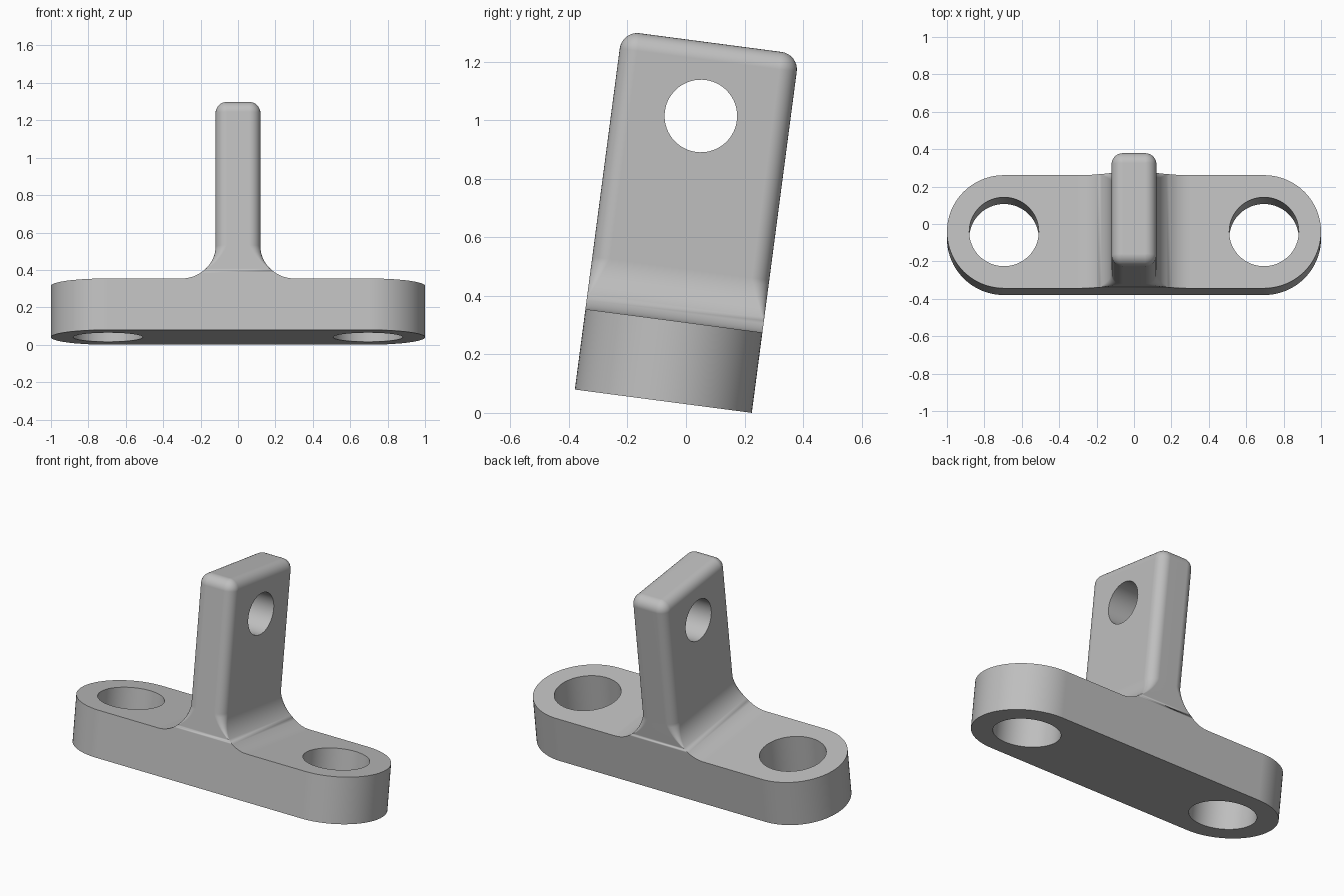
import bpy, bmesh
from math import sin, cos, pi, radians

if "Cube" in bpy.data.objects:
    bpy.data.objects.remove(bpy.data.objects["Cube"], do_unlink=True)

TILT = radians(-7.5)
PLACE = (0, -0.0775, 0.04)
DEPTH = 0.305        # half depth of the whole bracket
BASE_H = 0.277
HEIGHT = 1.236
WEB = 0.12           # half thickness of the upright
FILLET = 0.18
ROUND = 0.06

grey = bpy.data.materials.new("plain grey")
grey.use_nodes = True
colour = (0.52, 0.52, 0.52, 1)
grey.diffuse_color = colour
grey.node_tree.nodes["Principled BSDF"].inputs["Base Color"].default_value = colour


def rounded_ring(bm, z, hx, hy, r, steps):
    """Rounded rectangle of vertices at one height."""
    ring = []
    for k, (sx, sy) in enumerate([(1, 1), (-1, 1), (-1, -1), (1, -1)]):
        for i in range(steps + 1):
            a = (k + i / steps) * pi / 2
            ring.append(bm.verts.new((sx * (hx - r) + r * cos(a),
                                      sy * (hy - r) + r * sin(a), z)))
    return ring


def loft(name, sections, steps):
    """Closed solid through a stack of rounded rectangles."""
    bm = bmesh.new()
    rings = [rounded_ring(bm, *s, steps) for s in sections]
    for low, high in zip(rings, rings[1:]):
        for i in range(len(low)):
            j = (i + 1) % len(low)
            bm.faces.new((low[i], low[j], high[j], high[i]))
    bm.faces.new(rings[0][::-1])
    bm.faces.new(rings[-1])
    bmesh.ops.remove_doubles(bm, verts=bm.verts, dist=0.0001)
    bmesh.ops.recalc_face_normals(bm, faces=bm.faces)
    mesh = bpy.data.meshes.new(name)
    bm.to_mesh(mesh)
    bm.free()
    obj = bpy.data.objects.new(name, mesh)
    bpy.context.collection.objects.link(obj)
    return obj


def activate(obj):
    bpy.ops.object.select_all(action='DESELECT')
    obj.select_set(True)
    bpy.context.view_layer.objects.active = obj


def drill(obj, centre, radius, rotation=(0, 0, 0)):
    """Cut a round through hole."""
    bpy.ops.mesh.primitive_cylinder_add(vertices=64, radius=radius, depth=1,
                                        location=centre, rotation=rotation)
    cutter = bpy.context.object
    cutter.hide_render = True
    mod = obj.modifiers.new("hole", 'BOOLEAN')
    mod.operation = 'DIFFERENCE'
    mod.solver = 'EXACT'
    mod.object = cutter
    activate(obj)
    bpy.ops.object.modifier_apply(modifier=mod.name)
    bpy.data.objects.remove(cutter, do_unlink=True)


def finish(obj):
    obj.data.materials.clear()
    obj.data.materials.append(grey)
    activate(obj)
    bpy.ops.object.shade_smooth_by_angle(angle=radians(30))
    obj.modifiers.new("even shading", 'WEIGHTED_NORMAL').keep_sharp = True
    obj.rotation_euler = (TILT, 0, 0)
    obj.location = PLACE


# Base plate with round ends and two bolt holes
base = loft("base_plate", [(z, 1, DEPTH, DEPTH) for z in (0, BASE_H)], 20)
for side in (-1, 1):
    drill(base, (side * (1 - DEPTH), 0, BASE_H / 2), 0.186)
finish(base)

# Upright lug: the foot fillet flares out while the corner rounding fades in
sections = []
for i in range(17):
    a = pi / 2 * (1 - i / 16)
    fade = max(0, 1 - a / radians(50))
    sections.append((BASE_H + FILLET * (1 - sin(a)),
                     WEB + FILLET * (1 - cos(a)), DEPTH, ROUND * fade))
# Rounded top edges
for i in range(9):
    a = pi / 2 * i / 8
    inset = ROUND * (1 - cos(a))
    sections.append((HEIGHT - ROUND * (1 - sin(a)),
                     WEB - inset, DEPTH - inset, ROUND - inset))
lug = loft("upright_lug", sections, 8)
drill(lug, (0, 0, 0.983), 0.124, (0, pi / 2, 0))
finish(lug)
